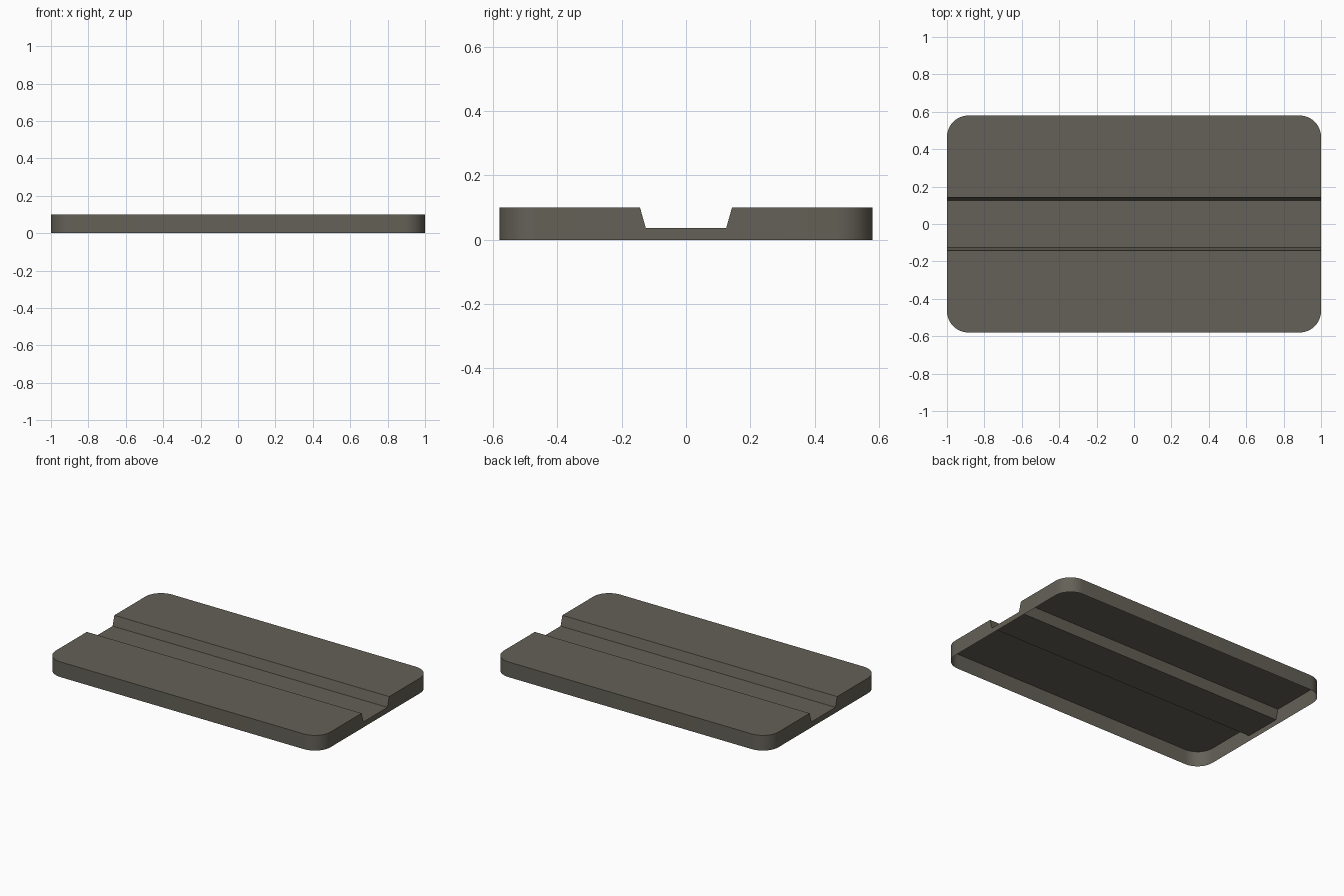
import bpy, bmesh, math

if "Cube" in bpy.data.objects:
    bpy.data.objects.remove(bpy.data.objects["Cube"])

W, D, H = 1.0, 0.58, 0.10             # half width, half depth, height
R, SEG = 0.115, 12                    # corner radius
GT, GB, GZ = 0.143, 0.125, 0.036      # groove half width at top / floor, floor height

bm = bmesh.new()


def face(pts):
    return bm.faces.new([bm.verts.new(p) for p in pts])


# Half plan outline: right end, two rounded corners, left end
outline = [(W, GT)]
for cx, start in ((W - R, 0), (R - W, 90)):
    for i in range(SEG + 1):
        a = math.radians(start + 90 * i / SEG)
        outline.append((cx + R * math.cos(a), D - R + R * math.sin(a)))
outline.append((-W, GT))

# Flat top and outer skirt (hollow, open underneath)
face([(x, y, H) for x, y in outline])
for (x0, y0), (x1, y1) in zip(outline, outline[1:]):
    face([(x0, y0, 0), (x1, y1, 0), (x1, y1, H), (x0, y0, H)])

# Sloped groove side, groove floor and end walls below the groove
face([(W, GT, H), (-W, GT, H), (-W, GB, GZ), (W, GB, GZ)])
face([(W, GB, GZ), (-W, GB, GZ), (-W, 0, GZ), (W, 0, GZ)])
for x in (W, -W):
    face([(x, 0, 0), (x, GT, 0), (x, GT, H), (x, GB, GZ), (x, 0, GZ)])

# Mirror to the front half, weld, and merge coplanar faces
copy = bmesh.ops.duplicate(bm, geom=bm.faces[:])["geom"]
for v in (g for g in copy if isinstance(g, bmesh.types.BMVert)):
    v.co.y = -v.co.y
bmesh.ops.remove_doubles(bm, verts=bm.verts[:], dist=1e-5)
bmesh.ops.recalc_face_normals(bm, faces=bm.faces[:])
if sum(f.normal.z for f in bm.faces) < 0:
    bmesh.ops.reverse_faces(bm, faces=bm.faces[:])
bmesh.ops.dissolve_limit(bm, angle_limit=math.radians(1),
                         verts=bm.verts[:], edges=bm.edges[:])

mesh = bpy.data.meshes.new("grooved_plate")
bm.to_mesh(mesh)
bm.free()
plate = bpy.data.objects.new("grooved_plate", mesh)
bpy.context.collection.objects.link(plate)

mat = bpy.data.materials.new("dark olive grey")
mat.diffuse_color = (0.127, 0.119, 0.095, 1)
mat.use_nodes = True
mat.node_tree.nodes["Principled BSDF"].inputs["Base Color"].default_value = mat.diffuse_color
mesh.materials.append(mat)

bpy.context.view_layer.objects.active = plate
plate.select_set(True)
bpy.ops.object.shade_smooth_by_angle(angle=math.radians(30))
